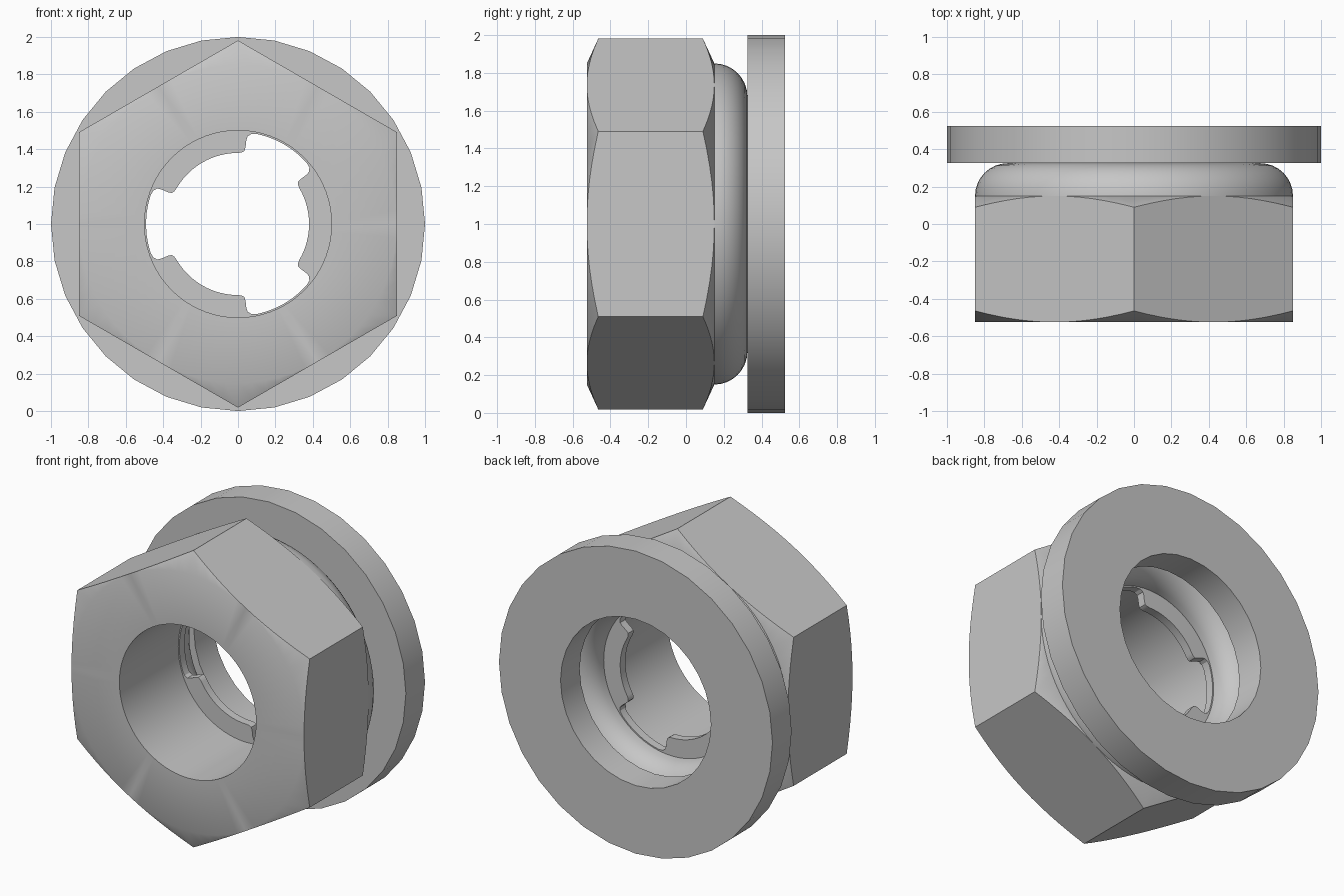
import bpy, bmesh
from math import sin, cos, pi, radians

cube = bpy.data.objects.get("Cube")
if cube:
    bpy.data.objects.remove(cube)

steel = bpy.data.materials.new("grey_steel")
steel.use_nodes = True
grey = (0.57, 0.57, 0.57, 1)
steel.diffuse_color = grey
steel.node_tree.nodes["Principled BSDF"].inputs["Base Color"].default_value = grey

AXIS_Z = 1.0      # height of the shared axis, which runs along y
BORE = 0.5
FLAT = 0.85       # centre to hex flat
FRONT, REAR = -0.525, 0.15


def skin(name, rings):
    """Join rings of (radius, degrees, y) into a closed ring-shaped solid."""
    bm = bmesh.new()
    rows = [[bm.verts.new((r * cos(radians(a)), y, AXIS_Z + r * sin(radians(a))))
             for r, a, y in ring] for ring in rings]
    n = len(rows[0])
    for row, after in zip(rows, rows[1:] + rows[:1]):
        for i in range(n):
            j = (i + 1) % n
            bm.faces.new((row[i], row[j], after[j], after[i]))
    bmesh.ops.remove_doubles(bm, verts=bm.verts, dist=0.0002)
    bmesh.ops.recalc_face_normals(bm, faces=bm.faces)
    mesh = bpy.data.meshes.new(name)
    bm.to_mesh(mesh)
    bm.free()
    mesh.materials.append(steel)
    obj = bpy.data.objects.new(name, mesh)
    bpy.context.collection.objects.link(obj)
    bpy.ops.object.select_all(action='DESELECT')
    obj.select_set(True)
    bpy.context.view_layer.objects.active = obj
    bpy.ops.object.shade_smooth_by_angle(angle=radians(30))
    return obj


def circle(r, y, sides=72):
    return [(r, 360 * i / sides, y) for i in range(sides)]


def hex_ring(y, inward):
    """Hexagon outline whose corners are pulled along y by the chamfer cone."""
    ring = []
    for i in range(72):
        a = i * 5
        r = FLAT / cos(radians((a + 30) % 60 - 30))
        ring.append((r, a, y + inward * (r - FLAT) * 0.46))
    return ring


# Hex nut with chamfered corners
skin("hex_nut", [circle(BORE, FRONT), circle(FLAT, FRONT), hex_ring(FRONT, 1),
                 hex_ring(REAR, -1), circle(FLAT, REAR), circle(BORE, REAR)])

# Rounded collar behind the nut
mid, tube = (FLAT + BORE) / 2, (FLAT - BORE) / 2
skin("collar", [circle(mid + tube * cos(pi * i / 16), REAR + tube * sin(pi * i / 16))
                for i in range(17)])

# Flat washer
skin("washer", [circle(r, y, 32) for r, y in
                ((0.55, 0.325), (1, 0.325), (1, 0.525), (0.55, 0.525))])

# Locking ring: three inward tabs with rounded corners
half_tab = [(0.38, a) for a in range(0, 31, 5)]
half_tab += [(0.383, 33), (0.392, 35), (0.412, 35.6), (0.45, 35.7),
             (0.472, 36.3), (0.487, 38.5), (0.492, 42), (0.492, 48), (0.492, 54)]
third = half_tab + [(0.492, 60)] + [(r, 120 - a) for r, a in reversed(half_tab[1:])]
outline = [(r, a + turn) for turn in (0, 120, 240) for r, a in third]


def tab_ring(y, radius=None):
    return [(radius or r, a, y) for r, a in outline]


skin("locking_ring", [tab_ring(0.09), tab_ring(0.09, 0.52),
                      tab_ring(0.145, 0.52), tab_ring(0.145)])
